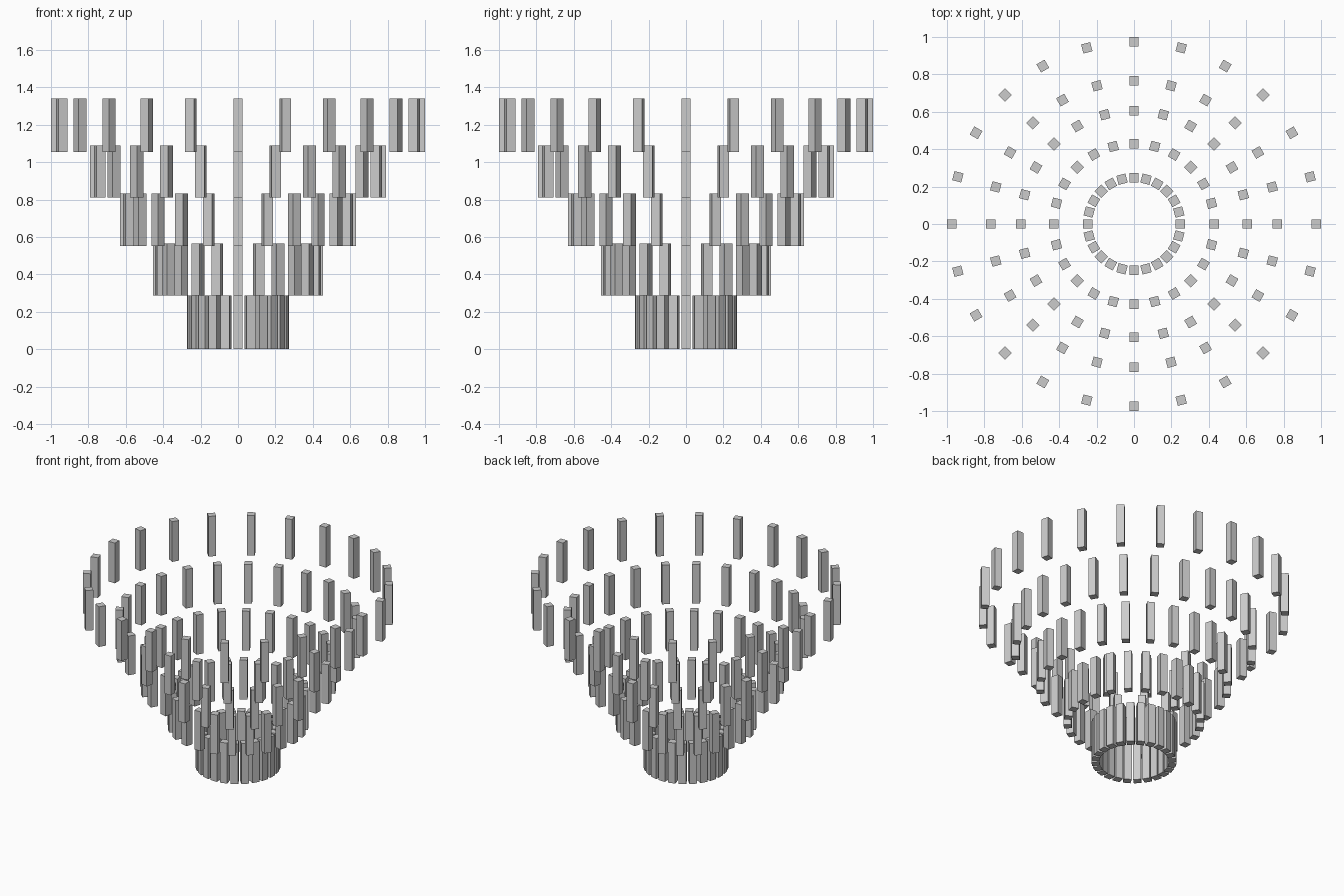
import bpy, bmesh, math
from mathutils import Matrix

if "Cube" in bpy.data.objects:
    bpy.data.objects.remove(bpy.data.objects["Cube"])

COUNT = 24      # blocks per ring
WIDTH = 0.05    # square block section


def block_ring(name, radius, z0, z1):
    """One ring of upright square blocks, each turned to face outward."""
    bm = bmesh.new()
    for i in range(COUNT):
        m = (Matrix.Rotation(i * math.tau / COUNT, 4, 'Z')
             @ Matrix.Translation((radius, 0, (z0 + z1) / 2))
             @ Matrix.Diagonal((WIDTH, WIDTH, z1 - z0, 1)))
        bmesh.ops.create_cube(bm, size=1, matrix=m)
    mesh = bpy.data.meshes.new(name)
    bm.to_mesh(mesh)
    bm.free()
    obj = bpy.data.objects.new(name, mesh)
    bpy.context.collection.objects.link(obj)


# Five tiers widening upward: radius, bottom, top
tiers = [
    (0.248, 0.0, 0.287),
    (0.429, 0.287, 0.566),
    (0.605, 0.552, 0.832),
    (0.765, 0.812, 1.09),
    (0.975, 1.055, 1.34),
]
for n, tier in enumerate(tiers, 1):
    block_ring(f"block_ring_{n}", *tier)
